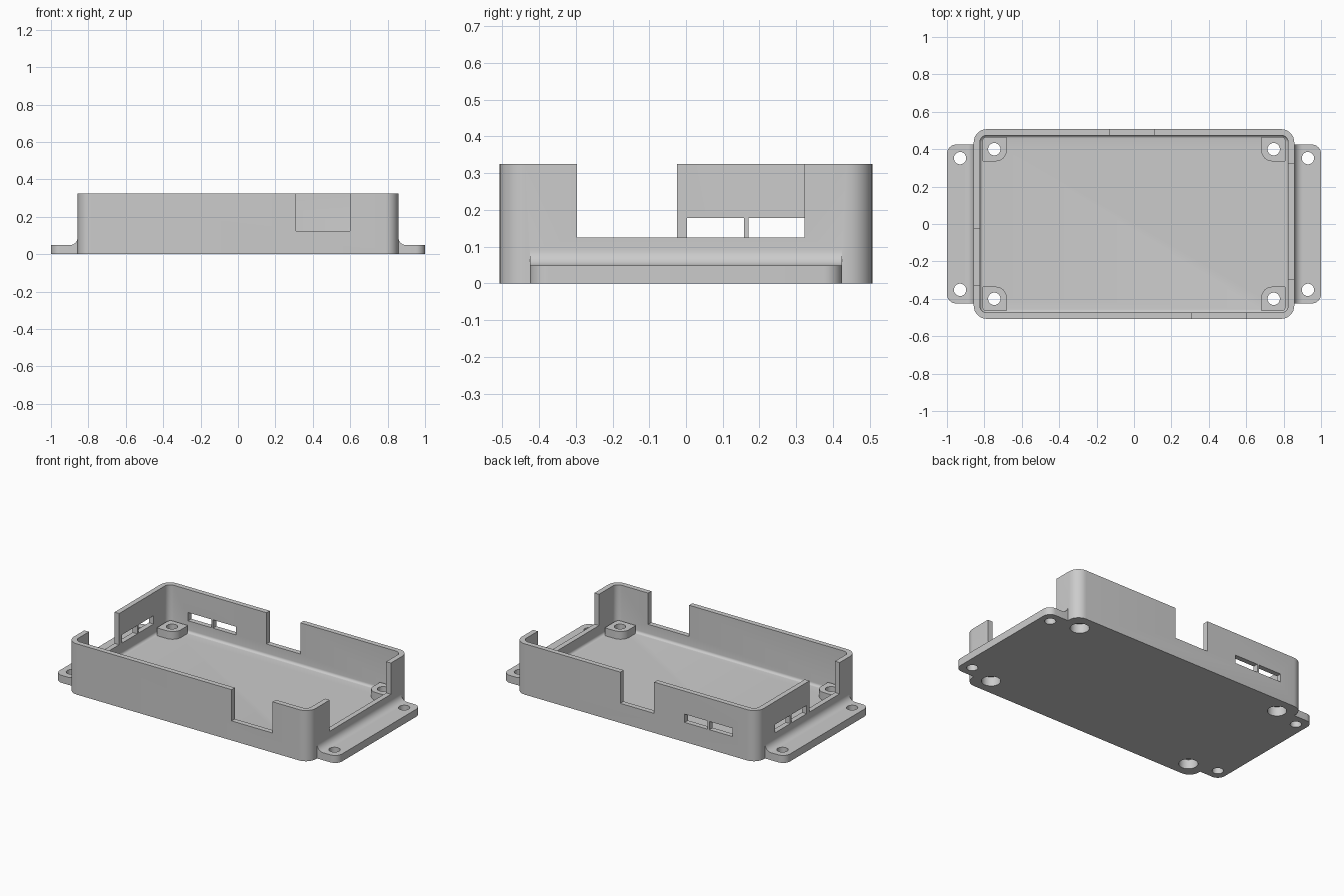
import bpy, bmesh, math
from mathutils import Vector

if "Cube" in bpy.data.objects:
    bpy.data.objects.remove(bpy.data.objects["Cube"])

HALF_X, HALF_Y, HEIGHT = 0.857, 0.507, 0.325
WALL, FLOOR, CORNER = 0.033, 0.05, 0.07
TAB_Z, SILL = 0.048, 0.125

grey = bpy.data.materials.new("light grey plastic")
grey.use_nodes = True
grey.diffuse_color = (0.6, 0.6, 0.6, 1)
grey.node_tree.nodes["Principled BSDF"].inputs["Base Color"].default_value = (0.6, 0.6, 0.6, 1)


def rounded_rect(x0, x1, y0, y1, radii, seg=8):
    """Plan outline; radii in order ++, -+, --, +-."""
    pts = []
    corners = [(x1, y1, 1, 1), (x0, y1, -1, 1), (x0, y0, -1, -1), (x1, y0, 1, -1)]
    for i, ((x, y, sx, sy), r) in enumerate(zip(corners, radii)):
        if r == 0:
            pts.append((x, y))
            continue
        for k in range(seg + 1):
            a = math.pi / 2 * (i + k / seg)
            pts.append((x - sx * r + r * math.cos(a), y - sy * r + r * math.sin(a)))
    return pts


def loft(name, rings):
    """Skin a list of equal-length rings and cap both ends."""
    bm = bmesh.new()
    loops = [[bm.verts.new(p) for p in ring] for ring in rings]
    n = len(loops[0])
    for a, b in zip(loops, loops[1:]):
        for i in range(n):
            bm.faces.new((a[i], a[(i + 1) % n], b[(i + 1) % n], b[i]))
    bm.faces.new(loops[0])
    bm.faces.new(loops[-1])
    bmesh.ops.recalc_face_normals(bm, faces=bm.faces)
    mesh = bpy.data.meshes.new(name)
    bm.to_mesh(mesh)
    bm.free()
    mesh.materials.append(grey)
    obj = bpy.data.objects.new(name, mesh)
    bpy.context.collection.objects.link(obj)
    return obj


def prism(name, plan, z0, z1):
    return loft(name, [[(x, y, z) for x, y in plan] for z in (z0, z1)])


def block(x0, x1, y0, y1, z0, z1):
    return prism("cutter", rounded_rect(x0, x1, y0, y1, [0] * 4), z0, z1)


def cylinder(x, y, r, z0, z1, n=40):
    ring = [(x + r * math.cos(2 * math.pi * i / n), y + r * math.sin(2 * math.pi * i / n))
            for i in range(n)]
    return prism("cutter", ring, z0, z1)


def combine(target, tool, operation):
    mod = target.modifiers.new(operation.lower(), 'BOOLEAN')
    mod.operation, mod.solver, mod.object = operation, 'EXACT', tool
    bpy.context.view_layer.objects.active = target
    bpy.ops.object.modifier_apply(modifier=mod.name)
    bpy.data.objects.remove(tool)


def inset_ring(d, z):
    r = max(CORNER - d, 0.012)
    plan = rounded_rect(-HALF_X + d, HALF_X - d, -HALF_Y + d, HALF_Y - d, [r] * 4)
    return [(x, y, z) for x, y in plan]


# Tray shell with a small fillet where the walls meet the floor
F = 0.017
rings = [inset_ring(0, 0), inset_ring(0, HEIGHT), inset_ring(WALL, HEIGHT)]
for k in range(6):
    a = math.pi / 2 * k / 5
    rings.append(inset_ring(WALL + F * (1 - math.cos(a)), FLOOR + F * (1 - math.sin(a))))
case = loft("case_tray", rings)

# Mounting tabs with a concave fillet against the end walls
R = 0.044
for s in (-1, 1):
    plan = rounded_rect(HALF_X - 0.015, 1, -0.425, 0.425, [0.05, 0, 0, 0.05])
    combine(case, prism("tab", [(s * x, y) for x, y in plan], 0, TAB_Z), 'UNION')
    profile = [(HALF_X - 0.015, TAB_Z - 0.02), (HALF_X + R, TAB_Z - 0.02)]
    for k in range(9):
        a = math.pi / 2 * k / 8
        profile.append((HALF_X + R - R * math.sin(a), TAB_Z + R - R * math.cos(a)))
    profile.append((HALF_X - 0.015, TAB_Z + R))
    fillet = loft("fillet", [[(s * x, y, z) for x, z in profile] for y in (-0.425, 0.425)])
    combine(case, fillet, 'UNION')

# Corner standoffs, rounded towards the middle of the tray
for sx in (-1, 1):
    for sy in (-1, 1):
        plan = rounded_rect(0.68, 0.81, 0.335, 0.465, [0.02, 0.006, 0.06, 0.006])
        post = prism("post", [(sx * x, sy * y) for x, y in plan], FLOOR - 0.02, 0.1)
        combine(case, post, 'UNION')

# Screw holes: tabs, standoffs, and counterbores from below
for sx in (-1, 1):
    for sy in (-1, 1):
        for x, y, r, top in ((0.93, 0.352, 0.033, 0.2), (0.747, 0.4, 0.033, 0.2),
                             (0.747, 0.4, 0.056, 0.06)):
            combine(case, cylinder(sx * x, sy * y, r, -0.1, top), 'DIFFERENCE')

# Open notches in the four walls
IN_X, IN_Y, OUT = HALF_X - 0.045, HALF_Y - 0.045, 1.1
for x0, x1, y0, y1 in ((0.31, 0.6, -OUT, -IN_Y), (-0.13, 0.11, IN_Y, OUT),
                       (IN_X, OUT, -0.297, 0.322), (-OUT, -IN_X, -0.33, -0.025)):
    combine(case, block(x0, x1, y0, y1, SILL, 0.5), 'DIFFERENCE')

# Paired port slots in the back wall and one end wall
for a, b in ((0.003, 0.158), (0.17, 0.322)):
    combine(case, block(-OUT, -IN_X, a, b, SILL, 0.178), 'DIFFERENCE')
for a, b in ((-0.685, -0.521), (-0.509, -0.345)):
    combine(case, block(a, b, IN_Y, OUT, SILL, 0.178), 'DIFFERENCE')

# Smooth the rounded surfaces, keep hard edges
bpy.ops.object.select_all(action='DESELECT')
case.select_set(True)
bpy.context.view_layer.objects.active = case
bpy.ops.object.shade_smooth_by_angle(angle=math.radians(30))
